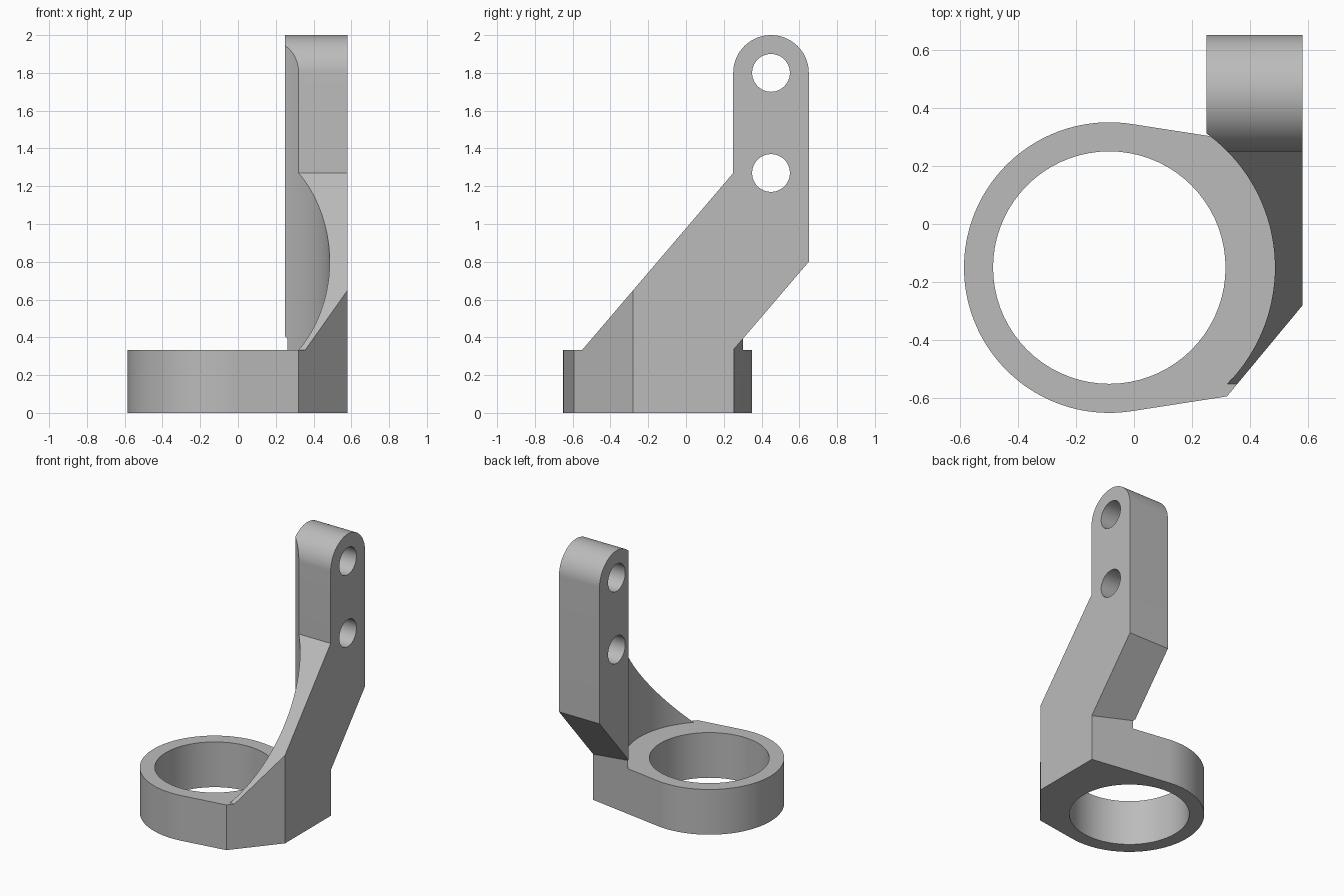
import bpy
import bmesh
from math import pi, sin, cos, radians
from mathutils import Matrix, Vector

old = bpy.data.objects.get("Cube")
if old:
    bpy.data.objects.remove(old, do_unlink=True)

grey = bpy.data.materials.new("plain grey")
grey.use_nodes = True
colour = (0.5, 0.5, 0.5, 1)
grey.diffuse_color = colour
grey.node_tree.nodes["Principled BSDF"].inputs["Base Color"].default_value = colour


def arc(cx, cy, r, start, end, steps):
    """Points along an arc, angles in degrees."""
    angles = [radians(start + (end - start) * i / steps) for i in range(steps + 1)]
    return [(cx + r * cos(a), cy + r * sin(a)) for a in angles]


def prism(name, outline, low, high, axis="Z"):
    """Extrude an outline: (x, y) along Z, or (y, z) along X."""
    place = (lambda u, v: (u, v, low)) if axis == "Z" else (lambda u, v: (low, u, v))
    move = Vector((0, 0, high - low)) if axis == "Z" else Vector((high - low, 0, 0))
    bm = bmesh.new()
    face = bm.faces.new([bm.verts.new(place(u, v)) for u, v in outline])
    new = bmesh.ops.extrude_face_region(bm, geom=[face])["geom"]
    bmesh.ops.translate(bm, vec=move, verts=[g for g in new if isinstance(g, bmesh.types.BMVert)])
    bmesh.ops.recalc_face_normals(bm, faces=bm.faces)
    mesh = bpy.data.meshes.new(name)
    bm.to_mesh(mesh)
    bm.free()
    mesh.materials.append(grey)
    obj = bpy.data.objects.new(name, mesh)
    bpy.context.collection.objects.link(obj)
    return obj


def combine(target, other, operation, keep=False):
    """Apply an exact boolean and discard the helper."""
    mod = target.modifiers.new(operation.title(), "BOOLEAN")
    mod.operation, mod.solver, mod.object = operation, "EXACT", other
    bpy.context.view_layer.objects.active = target
    bpy.ops.object.modifier_apply(modifier=mod.name)
    if not keep:
        bpy.data.objects.remove(other, do_unlink=True)


# Main dimensions
CX, CY = -0.085, -0.15          # ring centre
TOP = 0.333                     # ring height
INNER, OUTER = 0.25, 0.58       # arm sides
TILT = 81.2                     # angle of the tangent sides


def tangent_y(x):
    """Back tangent side of the base."""
    a = radians(TILT)
    return CY + (0.5 - (x - CX) * cos(a)) / sin(a)


corner_y = 2 * CY - tangent_y(0.32)

# Ring base with a flared mounting side
outline = arc(CX, CY, 0.5, TILT, 360 - TILT, 80)
outline += [(0.32, corner_y), (OUTER, -0.28), (OUTER, tangent_y(OUTER))]
bracket = prism("bracket", outline, 0, TOP)
combine(bracket, prism("ring_bore", arc(CX, CY, 0.4, 0, 355, 71), -0.1, TOP + 0.1), "DIFFERENCE")

# Cranked arm with a rounded top
profile = [(-0.55, TOP), (0.25, TOP), (0.65, 0.8)]
profile += arc(0.45, 1.8, 0.2, 0, 180, 40) + [(0.25, 1.27)]
arm = prism("arm", profile, INNER, OUTER, "X")

# Front corner chamfer, in line with the base
slope = (-0.28 - corner_y) / (OUTER - 0.32)
chamfer = [(0.2, corner_y - 0.12 * slope), (0.7, -0.28 + 0.12 * slope), (0.7, -1), (0.2, -1)]
combine(arm, prism("chamfer_cutter", chamfer, 0, 1.5), "DIFFERENCE")

# Two cross holes
for z in (1.27, 1.8):
    combine(arm, prism("cross_hole", arc(0.45, z, 0.1, 0, 352.5, 47), 0, 1, "X"), "DIFFERENCE")

# Small heel filling the corner under the arm
heel_outline = [(INNER, 0), (OUTER, 0), (OUTER, tangent_y(OUTER)), (INNER, tangent_y(INNER))]
heel = prism("heel", heel_outline, TOP, 0.395)

# Round clearance above the ring
clearance = prism("clearance", arc(CX, CY, 0.57, 0, 357.5, 143), 0.2, 2.2)
combine(heel, clearance, "DIFFERENCE", keep=True)
combine(arm, clearance, "DIFFERENCE")
combine(arm, heel, "UNION")
combine(bracket, arm, "UNION")

bpy.ops.object.select_all(action="DESELECT")
bracket.select_set(True)
bpy.context.view_layer.objects.active = bracket
bpy.ops.object.shade_smooth_by_angle(angle=radians(30))
